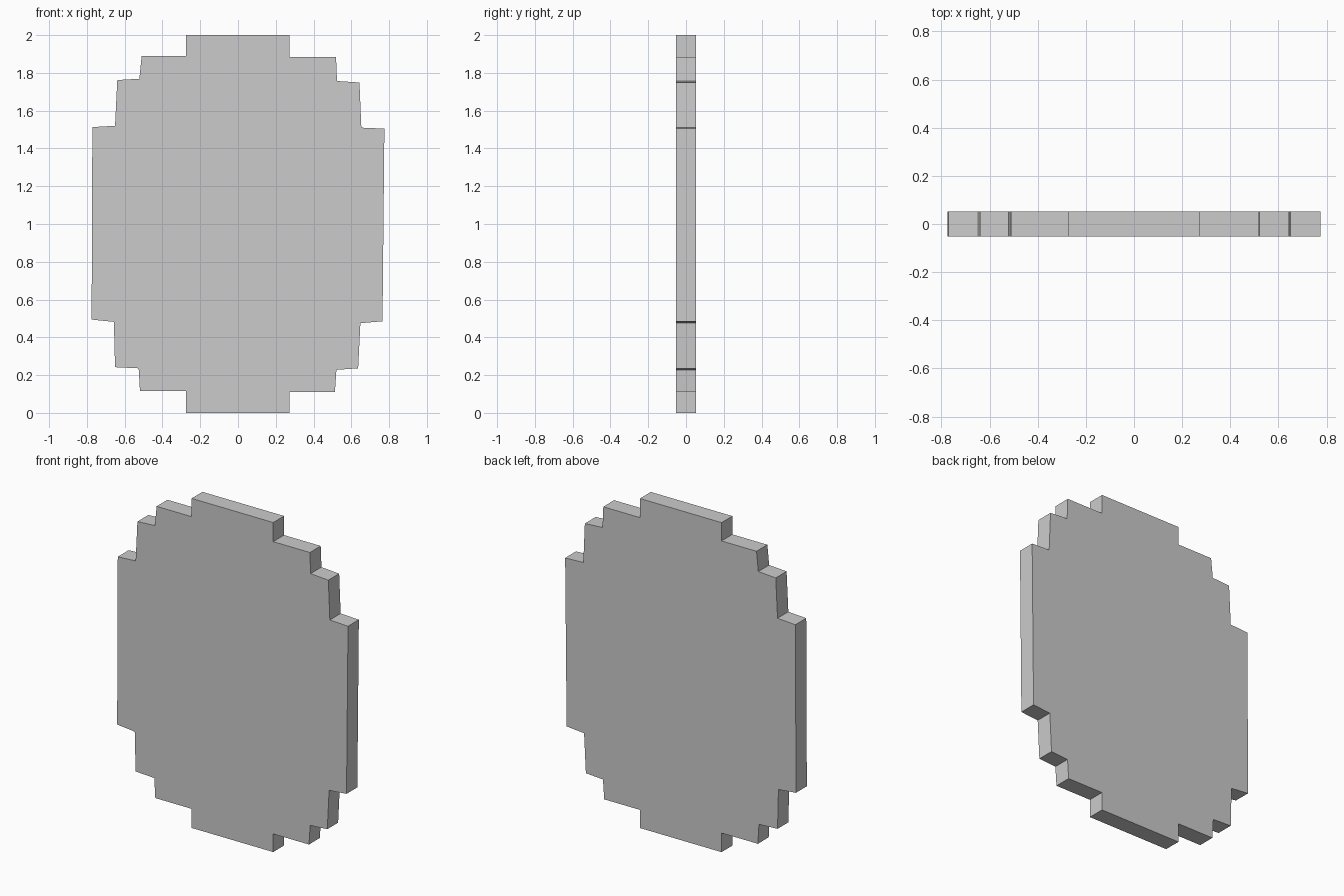
import bpy, bmesh

if "Cube" in bpy.data.objects:
    bpy.data.objects.remove(bpy.data.objects["Cube"])

HALF_DEPTH = 0.052

# Stepped outline (x, z), clockwise from the top edge; the steps lean slightly
right_side = [(0.273, 2.0), (0.273, 1.884), (0.519, 1.884), (0.524, 1.757),
              (0.643, 1.749), (0.653, 1.510), (0.775, 1.505), (0.765, 0.485),
              (0.648, 0.475), (0.636, 0.236), (0.521, 0.228), (0.513, 0.110),
              (0.273, 0.110), (0.273, 0.0)]
left_side = [(-0.275, 0.0), (-0.275, 0.116), (-0.519, 0.116), (-0.526, 0.236),
             (-0.651, 0.242), (-0.657, 0.482), (-0.775, 0.494), (-0.771, 1.513),
             (-0.651, 1.520), (-0.639, 1.762), (-0.522, 1.769), (-0.510, 1.889),
             (-0.275, 1.889), (-0.275, 2.0)]

# Flat slab extruded from the outline
bm = bmesh.new()
verts = [bm.verts.new((x, -HALF_DEPTH, z)) for x, z in right_side + left_side]
face = bm.faces.new(verts)
out = bmesh.ops.extrude_face_region(bm, geom=[face], use_keep_orig=True)
moved = [g for g in out["geom"] if isinstance(g, bmesh.types.BMVert)]
bmesh.ops.translate(bm, verts=moved, vec=(0, 2 * HALF_DEPTH, 0))
bmesh.ops.recalc_face_normals(bm, faces=bm.faces)

mesh = bpy.data.meshes.new("stepped_slab")
bm.to_mesh(mesh)
bm.free()
bpy.context.collection.objects.link(bpy.data.objects.new("stepped_slab", mesh))
